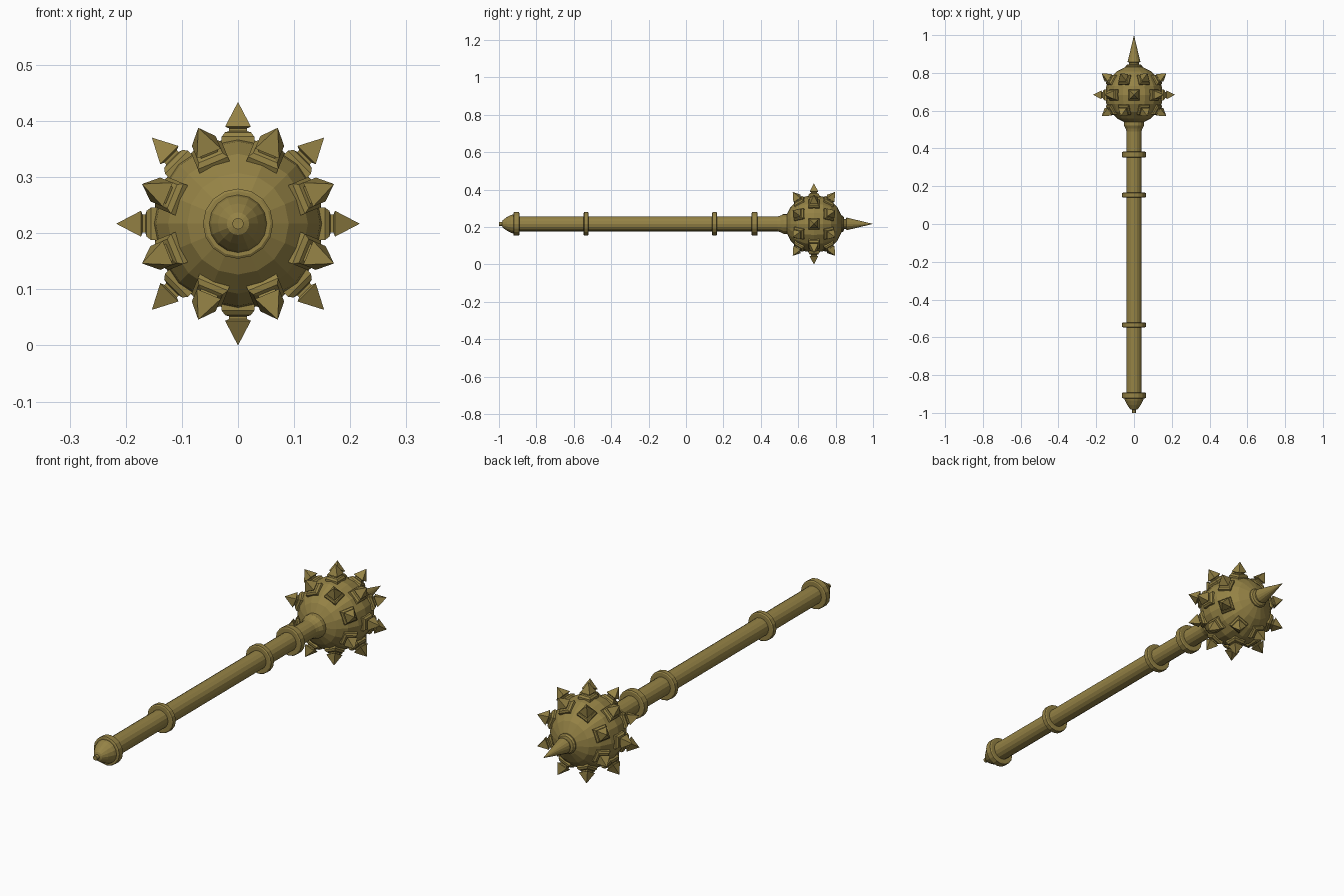
import bpy, bmesh
from math import sin, cos, pi, radians, sqrt
from mathutils import Matrix, Vector

if "Cube" in bpy.data.objects:
    bpy.data.objects.remove(bpy.data.objects["Cube"])

CZ = 0.217      # height of the mace axis
HEAD_Y = 0.684  # head centre along the shaft
R = 0.154       # head radius

mat = bpy.data.materials.new("aged_brass")
mat.diffuse_color = (0.30, 0.225, 0.06, 1)
mat.use_nodes = True
mat.node_tree.nodes["Principled BSDF"].inputs["Base Color"].default_value = mat.diffuse_color


def lathe(name, profile, sides=16, matrix=None, phase=0.0):
    """Revolve (radius, height) points around local z, capped at both ends."""
    bm = bmesh.new()
    rings = []
    for r, h in profile:
        if r == 0:
            rings.append([bm.verts.new((0, 0, h))])
        else:
            rings.append([bm.verts.new((r * cos(phase + 2 * pi * i / sides),
                                        r * sin(phase + 2 * pi * i / sides), h))
                          for i in range(sides)])
    for a, b in zip(rings, rings[1:]):
        for i in range(sides):
            j = (i + 1) % sides
            if len(a) == 1:
                bm.faces.new((a[0], b[j], b[i]))
            elif len(b) == 1:
                bm.faces.new((a[i], a[j], b[0]))
            else:
                bm.faces.new((a[i], a[j], b[j], b[i]))
    for ring in (rings[0], rings[-1]):
        if len(ring) > 1:
            bm.faces.new(ring)
    bmesh.ops.recalc_face_normals(bm, faces=bm.faces)
    mesh = bpy.data.meshes.new(name)
    bm.to_mesh(mesh)
    bm.free()
    mesh.materials.append(mat)
    ob = bpy.data.objects.new(name, mesh)
    bpy.context.collection.objects.link(ob)
    ob.matrix_world = matrix
    return ob


# Local z runs along world +y
axis = Matrix.Translation((0, 0, CZ)) @ Matrix.Rotation(radians(-90), 4, 'X')

# Shaft, flaring into the head
lathe("shaft", [(0.04, -0.91), (0.04, 0.49), (0.044, 0.505), (0.053, 0.522),
                (0.053, 0.56)], matrix=axis)

# Pommel cap with a small tip button
lathe("pommel", [(0.010, -1.0), (0.010, -0.984), (0.020, -0.980), (0.036, -0.958),
                 (0.048, -0.935), (0.055, -0.91), (0.055, -0.90)], matrix=axis)

# Shaft rings
for k, (y, w) in enumerate([(-0.907, 0.032), (-0.534, 0.026), (0.153, 0.026), (0.367, 0.032)]):
    lathe(f"ring_{k + 1}", [(0.058, y - w / 2), (0.0625, y - w / 2 + 0.003),
                            (0.0625, y + w / 2 - 0.003), (0.058, y + w / 2)], matrix=axis)

# Faceted ball head
ROWS = 10
ball = [(0 if i in (0, ROWS) else R * sin(pi * i / ROWS), HEAD_Y - R * cos(pi * i / ROWS))
        for i in range(ROWS + 1)]
lathe("head", ball, matrix=axis)

# Long end spike on a collar
lathe("end_spike", [(0.044, 0.815), (0.044, 0.836), (0.038, 0.843), (0.026, 0.846),
                    (0.026, 0.855), (0.034, 0.858), (0, 1.0)], matrix=axis)

# Square studs with pyramid points: equator row and two staggered rows
q = sqrt(2)
stud = [(0.029 * q, 0.138), (0.029 * q, 0.155), (0.023 * q, 0.163), (0.016 * q, 0.165),
        (0.016 * q, 0.170), (0.023 * q, 0.173), (0, 0.217)]
for row, (elev, offset) in enumerate([(-31.5, 22.5), (0, 0), (31.5, 22.5)]):
    for i in range(8):
        a, e = radians(offset + 45 * i), radians(elev)
        d = Vector((cos(e) * cos(a), sin(e), cos(e) * sin(a)))
        t = Vector((-sin(a), 0, cos(a)))
        m = Matrix((t, d.cross(t), d)).transposed().to_4x4()
        m.translation = (0, HEAD_Y, CZ)
        lathe(f"stud_{row + 1}_{i + 1}", stud, 4, m, pi / 4)
